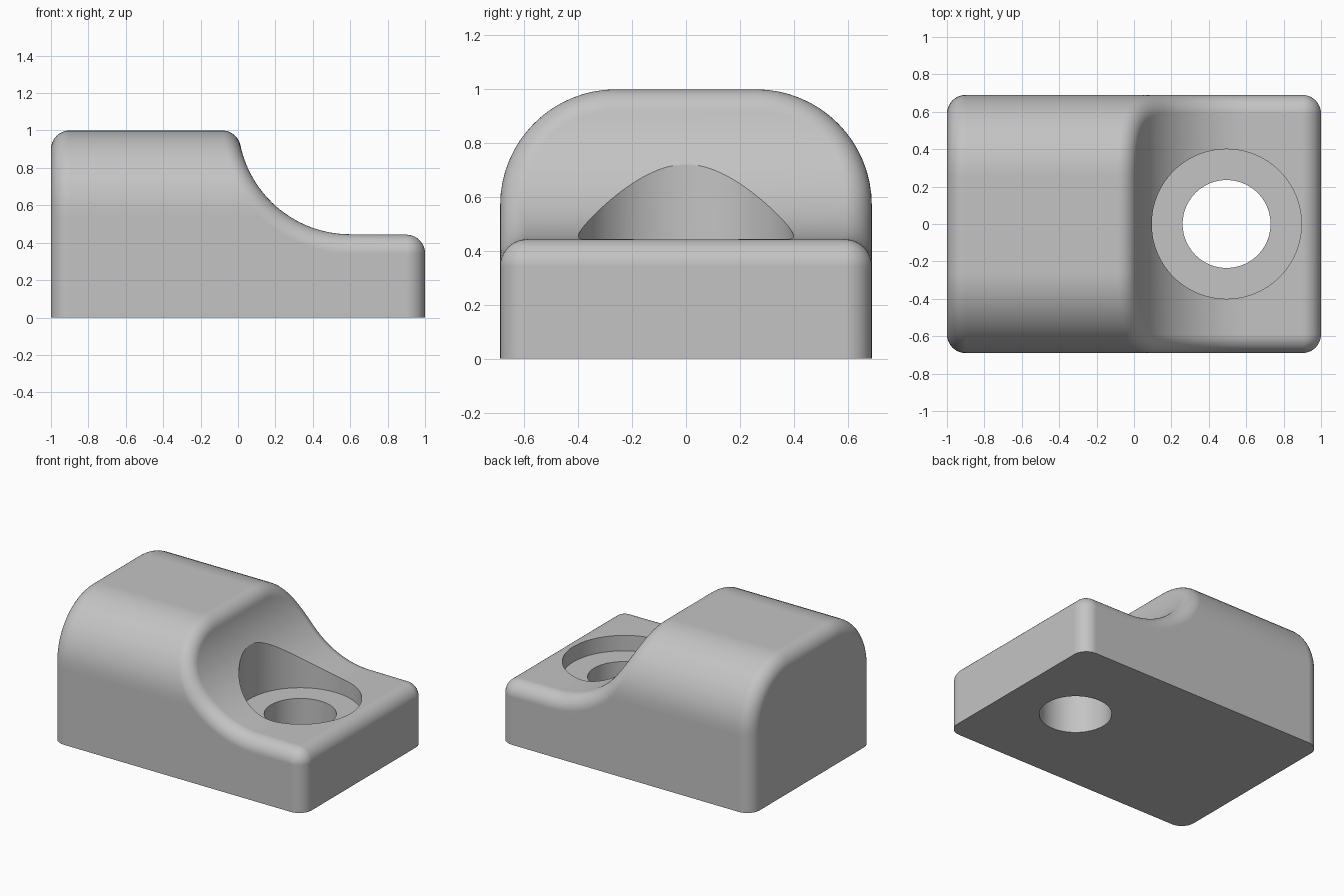
import bpy
import bmesh
from math import sin, cos, acos, sqrt, pi, radians
from mathutils import Vector

cube = bpy.data.objects.get("Cube")
if cube:
    bpy.data.objects.remove(cube, do_unlink=True)

# Main dimensions
FILLET = 0.1                        # rounding of every edge but the bottom ones
END, SIDE, TOP = 0.9, 0.59, 0.9     # core block, inset by the fillet
STEP = 0.345                        # core height of the low front end
SHOULDER = 0.33                     # core radius of the long upper edges
SCOOP_X, SCOOP_Z, SCOOP_R = 0.6, 1.045, 0.7
HOLE_X = 0.495
SEG = 10

grey = bpy.data.materials.new("light_grey")
grey.use_nodes = True
colour = (0.55, 0.55, 0.55, 1)
grey.diffuse_color = colour
grey.node_tree.nodes["Principled BSDF"].inputs["Base Color"].default_value = colour


def section(z):
    """Half width and outward normal of the arched section at height z."""
    rise = max(0, z - (TOP - SHOULDER))
    run = sqrt(max(0, SHOULDER ** 2 - rise ** 2))
    return SIDE - SHOULDER + run, Vector((0, run, rise)) / SHOULDER


def scoop_point(z):
    """Profile point and normal on the hollow curve at height z."""
    x = SCOOP_X - sqrt(max(0, SCOOP_R ** 2 - (SCOOP_Z - z) ** 2))
    return x, z, Vector((SCOOP_X - x, 0, SCOOP_Z - z)).normalized()


# Core profile: front wall, front corner, flat step, hollow curve
profile = [(END, 0, Vector((1, 0, 0)))]
for i in range(SEG + 1):
    a = pi / 2 * i / SEG
    profile.append((END, STEP - 0.002, Vector((cos(a), 0, sin(a)))))
shoulder_z = TOP - SHOULDER
sweep = acos((SCOOP_Z - shoulder_z) / SCOOP_R)
for i in range(17):
    profile.append(scoop_point(SCOOP_Z - SCOOP_R * cos(sweep * i / 16)))
for i in range(1, 17):
    profile.append(scoop_point(shoulder_z + SHOULDER * sin(pi / 2 * i / 16)))

# Body: rings of fillet arcs stacked along the profile
bm = bmesh.new()
back = Vector((-1, 0, 0))
rings = []
for x, z, front in profile:
    half, out = section(z)
    arc = []
    for px, n0, n1 in ((-END, back, out), (x, out, front)):
        for k in range(SEG + 1):
            n = n0.slerp(n1, k / SEG)
            arc.append(Vector((px, half, z)) + n * FILLET)
    mirrored = [Vector((p.x, -p.y, p.z)) for p in reversed(arc)]
    rings.append([bm.verts.new(p) for p in arc + mirrored])

count = len(rings[0])
for low, high in zip(rings, rings[1:]):
    for j in range(count):
        k = (j + 1) % count
        bm.faces.new((low[j], low[k], high[k], high[j]))
bm.faces.new(rings[0])
for j in range(count // 2 - 1):     # roof strips join left and right
    r = rings[-1]
    bm.faces.new((r[j], r[j + 1], r[count - 2 - j], r[count - 1 - j]))
bmesh.ops.remove_doubles(bm, verts=bm.verts, dist=0.00005)
bmesh.ops.recalc_face_normals(bm, faces=bm.faces)
mesh = bpy.data.meshes.new("clamp_body")
bm.to_mesh(mesh)
bm.free()
body = bpy.data.objects.new("clamp_body", mesh)
bpy.context.collection.objects.link(body)
mesh.materials.append(grey)


def drill(name, radius, z0, z1):
    """Cut an upright round hole through the body."""
    bpy.ops.mesh.primitive_cylinder_add(vertices=96, radius=radius, depth=z1 - z0,
                                        location=(HOLE_X, 0, (z0 + z1) / 2))
    cutter = bpy.context.object
    cutter.name = name
    cutter.hide_render = True
    cutter.data.materials.append(grey)
    activate(body)
    mod = body.modifiers.new(name, "BOOLEAN")
    mod.operation = "DIFFERENCE"
    mod.solver = "EXACT"
    mod.object = cutter
    bpy.ops.object.modifier_apply(modifier=name)
    bpy.data.objects.remove(cutter, do_unlink=True)


def activate(obj):
    bpy.ops.object.select_all(action="DESELECT")
    obj.select_set(True)
    bpy.context.view_layer.objects.active = obj


# Wide seat for the screw head, then the through hole
drill("screw_seat", 0.4, 0.333, 1.5)
drill("screw_hole", 0.235, -0.5, 0.6)

# Smooth fillets, crisp hole rims and bottom edge
activate(body)
bpy.ops.object.shade_smooth_by_angle(angle=radians(25))
weighted = body.modifiers.new("weighted_normals", "WEIGHTED_NORMAL")
weighted.keep_sharp = True
